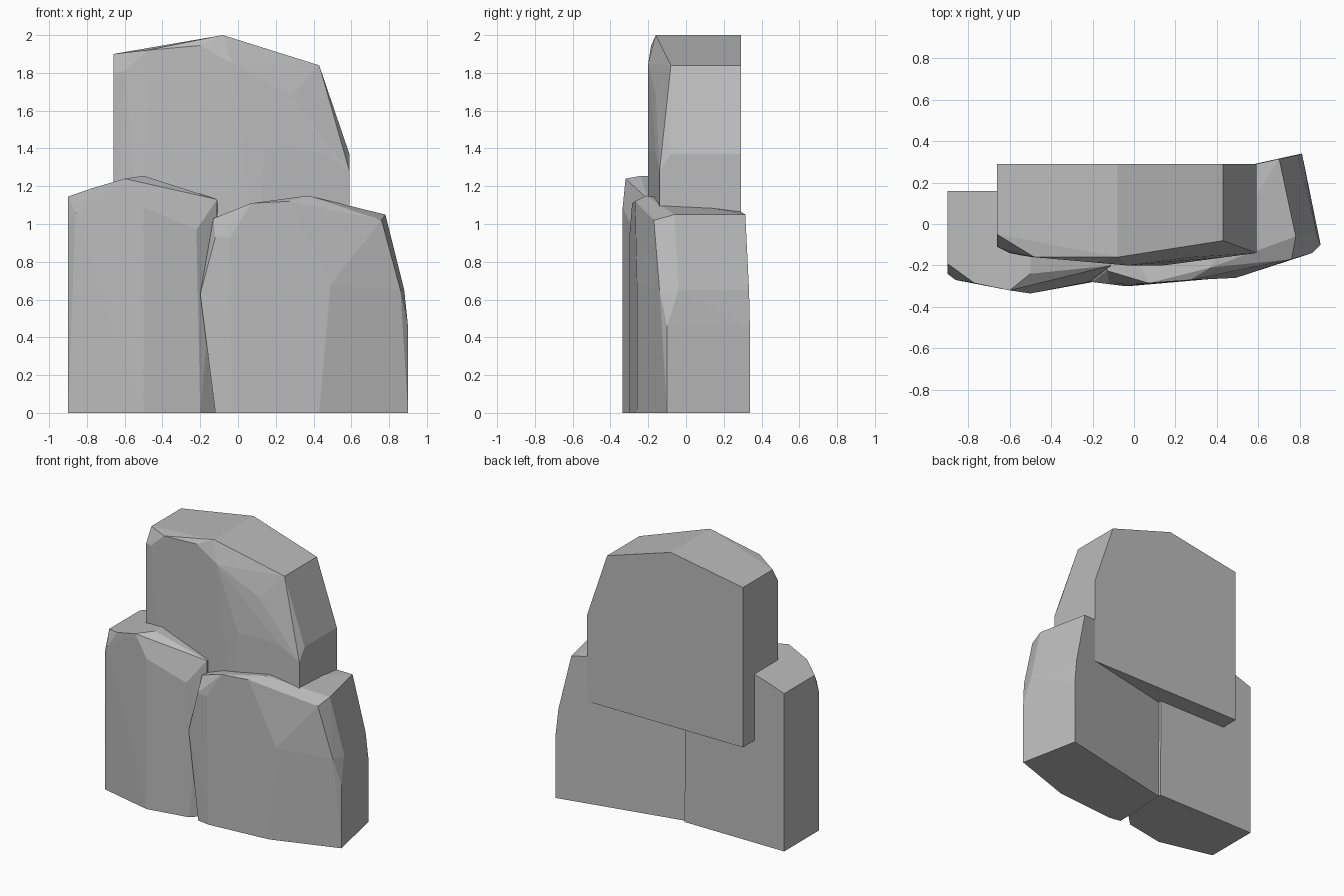
import bpy
import bmesh
import math

default_cube = bpy.data.objects.get("Cube")
if default_cube:
    bpy.data.objects.remove(default_cube, do_unlink=True)


def make_material(name, colour):
    material = bpy.data.materials.new(name)
    material.use_nodes = True
    material.diffuse_color = colour
    for node in material.node_tree.nodes:
        if node.type == "BSDF_PRINCIPLED":
            node.inputs["Base Color"].default_value = colour
            node.inputs["Roughness"].default_value = 0.9
    return material


stone_grey = make_material("stone grey", (0.5, 0.5, 0.5, 1))


def build_rock(name, footprint, base_height, back_outline, back_depth, chipped_front):
    """Chiselled convex stone: flat base, straight back and a faceted front."""
    points = [(x, y, base_height) for x, y in footprint]
    points += [(x, back_depth(x, z), z) for x, z in back_outline]
    points += chipped_front

    bm = bmesh.new()
    for point in points:
        bm.verts.new(point)
    hull = bmesh.ops.convex_hull(bm, input=bm.verts[:])
    unused = set(hull["geom_interior"]) | set(hull["geom_unused"])
    loose = [item for item in unused
             if isinstance(item, bmesh.types.BMVert) and not item.link_faces]
    bmesh.ops.delete(bm, geom=loose, context="VERTS")

    # Merge nearly coplanar triangles into broad flat facets
    bmesh.ops.dissolve_limit(bm, angle_limit=math.radians(2),
                             verts=bm.verts[:], edges=bm.edges[:])
    bmesh.ops.recalc_face_normals(bm, faces=bm.faces[:])

    mesh = bpy.data.meshes.new(name)
    bm.to_mesh(mesh)
    bm.free()
    mesh.materials.append(stone_grey)
    rock = bpy.data.objects.new(name, mesh)
    bpy.context.collection.objects.link(rock)
    return rock


# Tall slab standing behind, hovering above the ground
build_rock(
    "rear_slab",
    footprint=[(-.66, .29), (.59, .29), (.59, -.14), (.1, -.2), (-.5, -.16), (-.66, -.11)],
    base_height=.74,
    back_outline=[(-.66, 1.9), (-.08, 2), (.43, 1.84), (.59, 1.37)],
    back_depth=lambda x, z: .29,
    chipped_front=[
        (-.66, -.05, 1.9), (-.66, -.11, 1.8), (-.6, -.14, 1.81),
        (-.48, -.16, 1.92), (-.2, -.185, 1.945), (-.08, -.16, 2),
        (-.03, -.2, 1.85), (.14, -.2, 1.4), (.28, -.16, 1.68),
        (.43, -.08, 1.84), (.59, -.08, 1.37), (.44, -.16, 1.38),
        (.59, -.14, 1.28),
    ],
)

# Front block on the -x side
build_rock(
    "front_block_narrow",
    footprint=[(-.9, .16), (-.1, .16), (-.12, -.2), (-.2, -.28), (-.5, -.335), (-.9, -.24)],
    base_height=0,
    back_outline=[(-.9, 1.145), (-.77, 1.19), (-.6, 1.24), (-.5, 1.255), (-.11, 1.13)],
    back_depth=lambda x, z: .16,
    chipped_front=[
        (-.9, -.19, 1.145), (-.9, -.24, 1), (-.86, -.27, 1.06),
        (-.77, -.285, 1.19), (-.6, -.32, 1.24), (-.5, -.335, 1.09),
        (-.5, -.24, 1.255), (-.11, -.2, 1.13), (-.12, -.21, .9),
        (-.22, -.28, .97),
    ],
)

# Front block on the +x side, turned slightly so its back runs at a slant
build_rock(
    "front_block_wide",
    footprint=[(-.1, .14), (.81, .34), (.9, -.1), (.43, -.26), (-.03, -.3), (-.12, -.285)],
    base_height=0,
    back_outline=[(.81, .46), (.79, .65), (.7, 1.05), (.33, 1.1), (-.13, 1.03)],
    back_depth=lambda x, z: .16 + .22 * x,
    chipped_front=[
        (.9, -.1, .46), (.86, -.14, .65), (.88, -.04, .65),
        (.49, -.26, .68), (-.2, -.28, .63), (.78, -.06, 1.05),
        (.76, -.17, 1.02), (.42, -.25, .99), (.37, -.21, 1.15),
        (.27, -.27, 1.12), (.07, -.285, 1.11), (-.13, -.225, 1.03),
        (-.12, -.29, .93), (-.04, -.3, .93),
    ],
)
